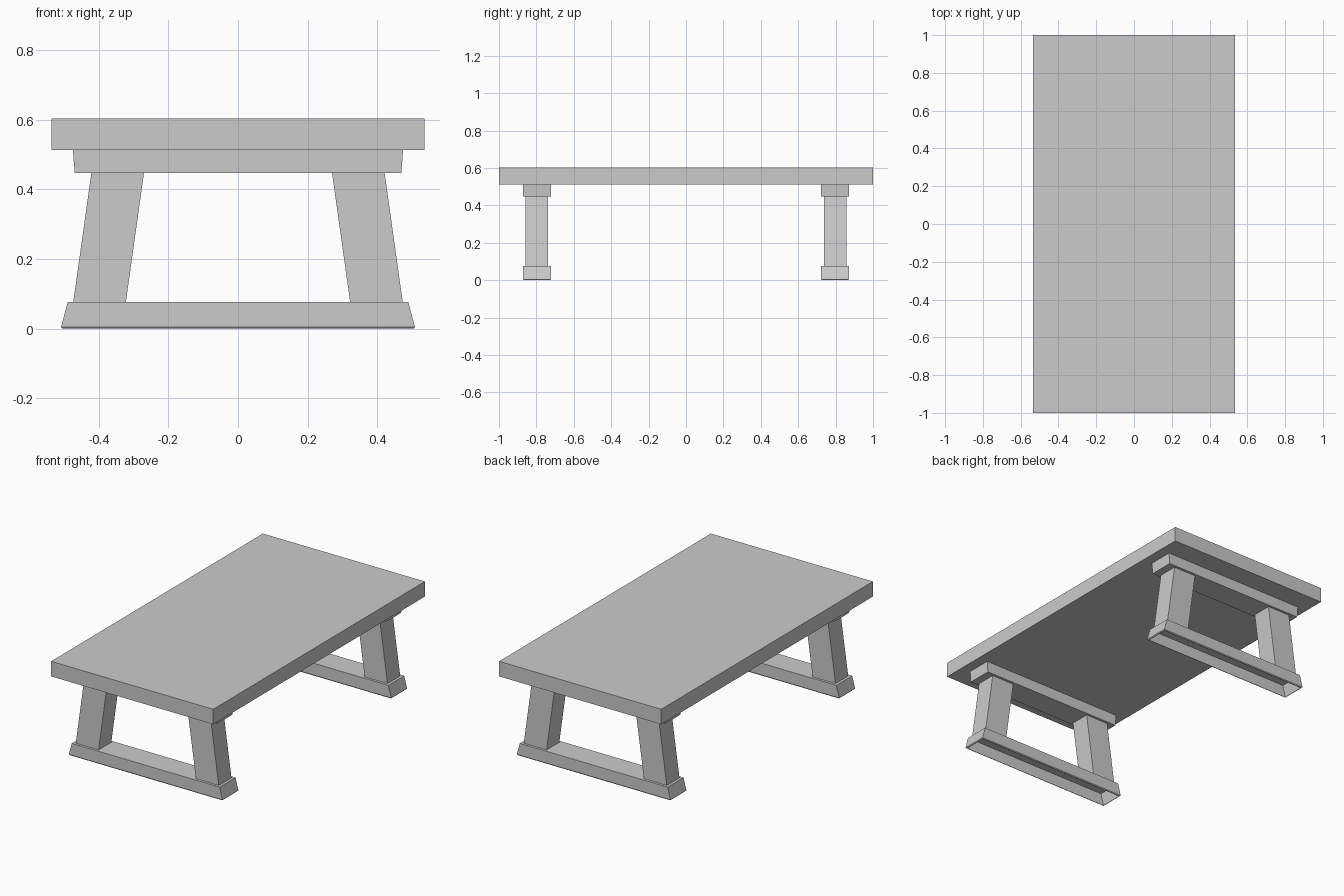
import bpy, bmesh

if "Cube" in bpy.data.objects:
    bpy.data.objects.remove(bpy.data.objects["Cube"])


def prism(name, bottom, top, y, half_depth):
    """Block with a flat-sided profile: bottom/top = (x0, x1, z)."""
    bm = bmesh.new()
    rings = []
    for x0, x1, z in (bottom, top):
        rings.append([bm.verts.new((px, y + s * half_depth, z))
                      for px, s in ((x0, -1), (x1, -1), (x1, 1), (x0, 1))])
    low, high = rings
    bottom_face = bm.faces.new(low[::-1])
    bm.faces.new(high)
    for i in range(4):
        j = (i + 1) % 4
        bm.faces.new((low[i], low[j], high[j], high[i]))
    return finish(name, bm), bottom_face


def finish(name, bm):
    bmesh.ops.recalc_face_normals(bm, faces=bm.faces)
    mesh = bpy.data.meshes.new(name)
    bm.to_mesh(mesh)
    bm.free()
    obj = bpy.data.objects.new(name, mesh)
    bpy.context.collection.objects.link(obj)
    return obj


def hollow_foot(name, y):
    """Tapered foot rail, hollow underneath, with a small chamfered rim."""
    # half width in x, half depth in y, height: outside first, then inside
    sections = [(0.489, 0.075, 0.076), (0.508, 0.075, 0.005),
                (0.504, 0.071, 0.0), (0.501, 0.068, 0.0),
                (0.483, 0.068, 0.070)]
    bm = bmesh.new()
    rings = [[bm.verts.new((sx * hx, y + sy * hy, z))
              for sx, sy in ((-1, -1), (1, -1), (1, 1), (-1, 1))]
             for hx, hy, z in sections]
    for a, b in zip(rings, rings[1:]):
        for i in range(4):
            j = (i + 1) % 4
            bm.faces.new((a[i], a[j], b[j], b[i]))
    bm.faces.new(rings[0])
    bm.faces.new(rings[-1])
    return finish(name, bm)


# Table top
prism("table_top", (-0.536, 0.536, 0.513), (-0.536, 0.536, 0.603), 0, 1.0)

# Two trestles: foot rail, pair of slanted legs, upper cross beam
for end, y in (("front", -0.797), ("back", 0.797)):
    hollow_foot(end + "_foot", y)
    prism(end + "_beam", (-0.469, 0.469, 0.447), (-0.474, 0.474, 0.513), y, 0.075)
    prism(end + "_left_leg", (-0.473, -0.322, 0.076), (-0.421, -0.270, 0.447), y, 0.06)
    prism(end + "_right_leg", (0.322, 0.473, 0.076), (0.270, 0.421, 0.447), y, 0.06)
